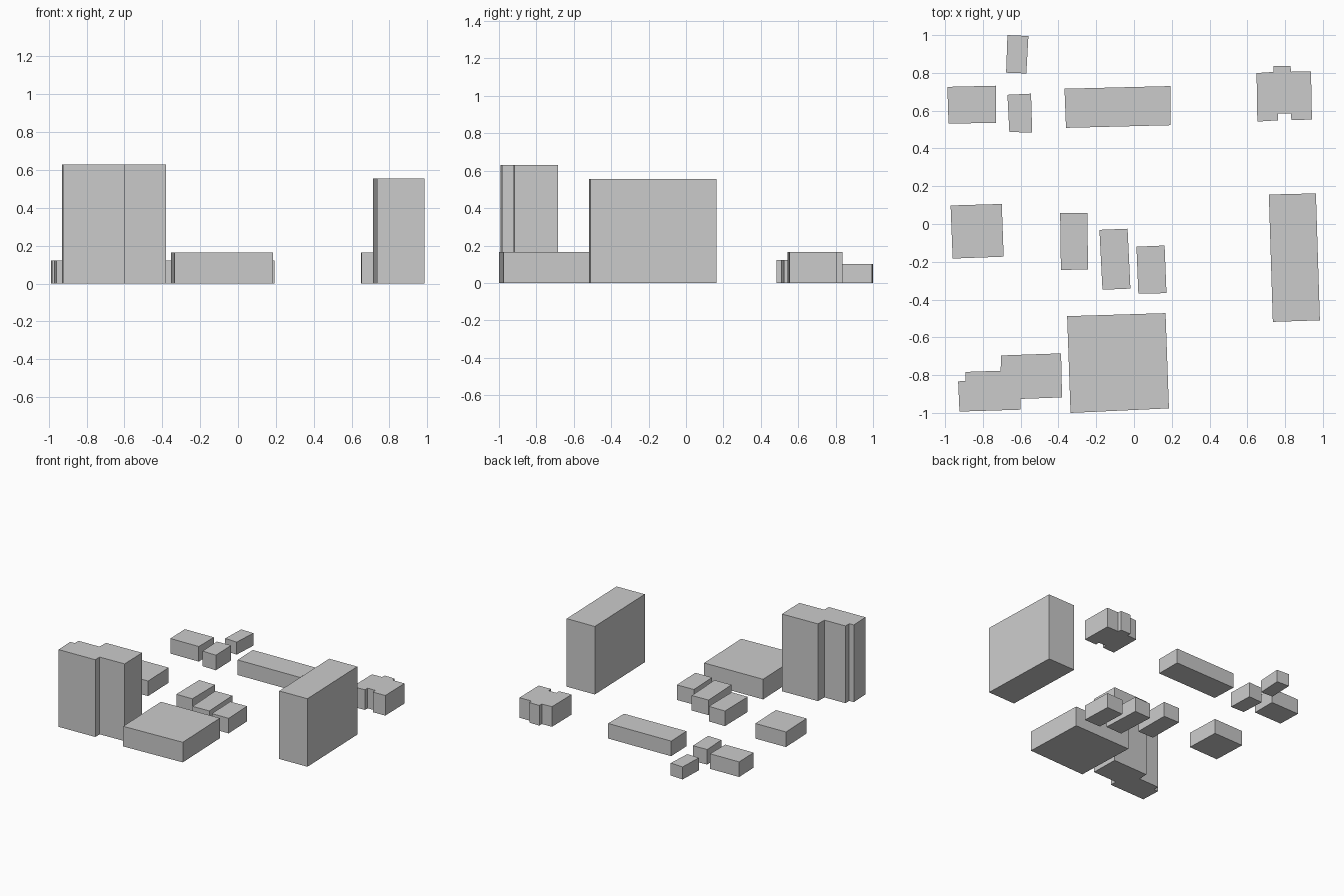
import bpy, bmesh


def block(name, height, footprint):
    """Extrude a ground-plan outline straight up into a closed building."""
    bm = bmesh.new()
    base = bm.faces.new([bm.verts.new((x, y, 0)) for x, y in footprint])
    top = bmesh.ops.extrude_face_region(bm, geom=[base], use_keep_orig=True)
    for v in top["geom"]:
        if isinstance(v, bmesh.types.BMVert):
            v.co.z = height
    bmesh.ops.recalc_face_normals(bm, faces=bm.faces[:])
    mesh = bpy.data.meshes.new(name)
    bm.to_mesh(mesh)
    bm.free()
    obj = bpy.data.objects.new(name, mesh)
    bpy.context.collection.objects.link(obj)
    return obj


LOW, MID = 0.123, 0.164

# Small houses at the back left
block("shed", 0.102, [(-.67, 1), (-.559, .995), (-.57, .797), (-.677, .801)])
block("back_house_wide", LOW, [(-.988, .726), (-.73, .732), (-.73, .536), (-.982, .531)])
block("back_house_narrow", LOW, [(-.67, .684), (-.545, .69), (-.539, .484), (-.66, .487)])

# Long row building
block("row_building", LOW, [(-.368, .716), (.192, .73), (.193, .523), (-.36, .509)])

# Villa with rear bay and front notch
block("villa", MID, [(.649, .799), (.738, .805), (.738, .837), (.829, .836),
                     (.831, .806), (.937, .808), (.942, .553), (.833, .55),
                     (.831, .584), (.762, .584), (.762, .549), (.653, .542)])

# Middle houses
block("left_house", LOW, [(-.971, .098), (-.7, .106), (-.69, -.173), (-.96, -.183)])
block("middle_house_1", LOW, [(-.391, .057), (-.246, .057), (-.244, -.241), (-.387, -.243)])
block("middle_house_2", LOW, [(-.183, -.031), (-.034, -.025), (-.019, -.342), (-.167, -.348)])
block("middle_house_3", LOW, [(.013, -.12), (.162, -.114), (.172, -.366), (.023, -.369)])

# Large blocks: slab tower, flat hall, stepped tower
block("slab_tower", .555, [(.714, .156), (.963, .162), (.984, -.51), (.735, -.518)])
block("flat_hall", MID, [(-.354, -.488), (.167, -.472), (.185, -.976), (-.336, -1)])
block("stepped_tower", .63, [(-.931, -.833), (-.891, -.831), (-.891, -.783),
                             (-.706, -.777), (-.704, -.696), (-.386, -.685),
                             (-.381, -.918), (-.6, -.926), (-.6, -.983), (-.924, -.993)])
